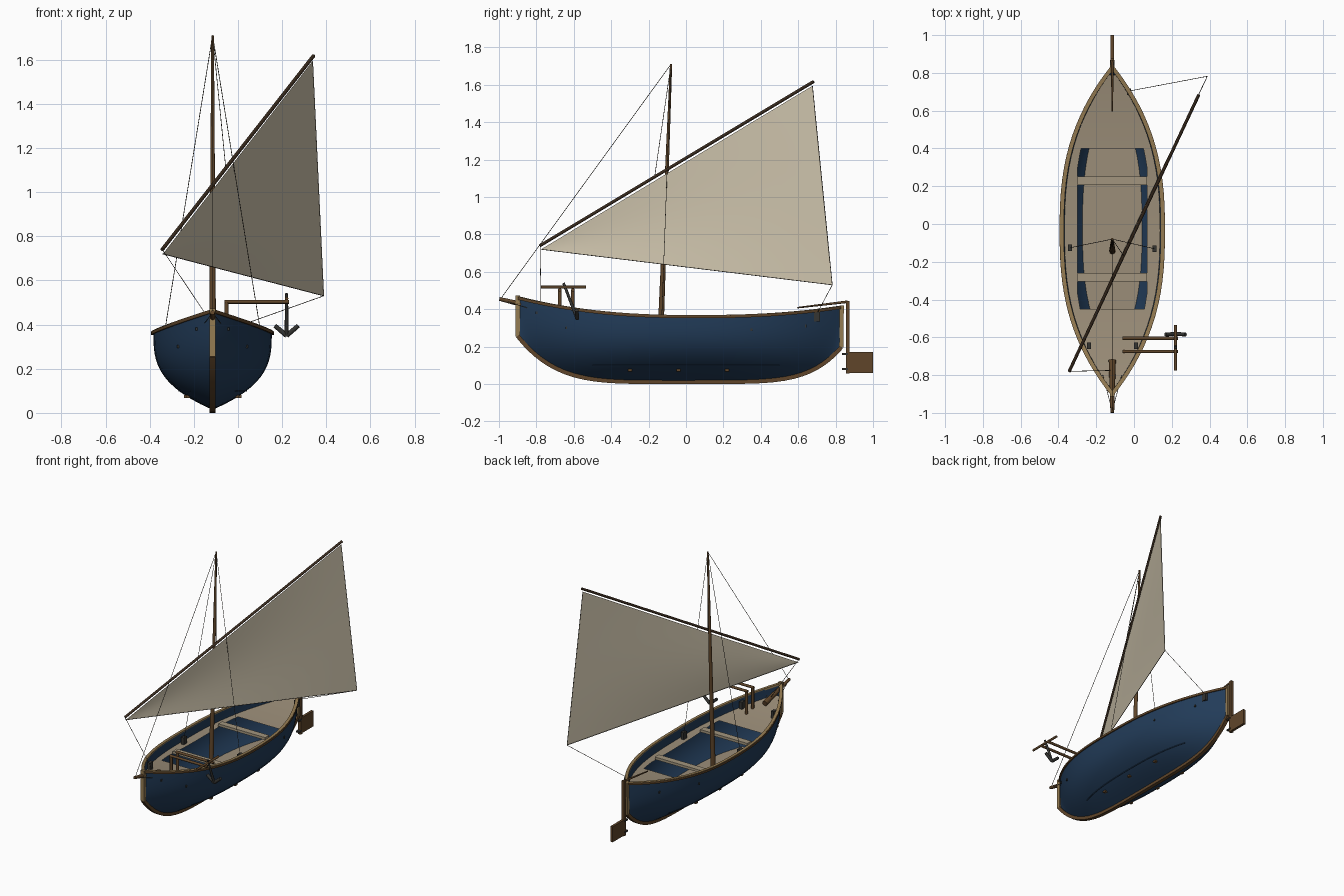
import bpy, bmesh, math
from mathutils import Vector

if "Cube" in bpy.data.objects:
    bpy.data.objects.remove(bpy.data.objects["Cube"])

CX = -0.115          # hull centre line
Z = Vector((0, 0, 1))


def mat(name, rgb):
    m = bpy.data.materials.new(name)
    m.diffuse_color = (*rgb, 1)
    m.use_nodes = True
    m.node_tree.nodes["Principled BSDF"].inputs["Base Color"].default_value = m.diffuse_color
    return m


BLUE = mat("blue paint", (0.016, 0.045, 0.100))
DECK = mat("deck planks", (0.33, 0.27, 0.19))
SEAT = mat("seat wood", (0.36, 0.30, 0.21))
TRIM = mat("light trim", (0.30, 0.20, 0.085))
WOOD = mat("brown wood", (0.115, 0.060, 0.023))
DARK = mat("dark spar", (0.045, 0.026, 0.014))
CLOTH = mat("sail cloth", (0.64, 0.57, 0.43))
IRON = mat("dark iron", (0.035, 0.035, 0.032))
ROPE = mat("rope", (0.06, 0.052, 0.04))


def finish(name, bm, material, smooth=True):
    me = bpy.data.meshes.new(name)
    bmesh.ops.recalc_face_normals(bm, faces=bm.faces)
    bm.to_mesh(me)
    bm.free()
    me.materials.append(material)
    if smooth:
        me.polygons.foreach_set("use_smooth", [True] * len(me.polygons))
        me.set_sharp_from_angle(angle=math.radians(35))
    ob = bpy.data.objects.new(name, me)
    bpy.context.collection.objects.link(ob)
    return ob


def rod(name, a, b, r1, r2, material, sides=12):
    a, b = Vector(a), Vector(b)
    bm = bmesh.new()
    bmesh.ops.create_cone(bm, cap_ends=True, segments=sides, radius1=r1, radius2=r2, depth=(b - a).length)
    q = Z.rotation_difference((b - a).normalized())
    for v in bm.verts:
        v.co = q @ v.co + (a + b) / 2
    return finish(name, bm, material)


def box(name, c, size, material):
    bm = bmesh.new()
    bmesh.ops.create_cube(bm, size=1)
    for v in bm.verts:
        v.co = Vector([v.co[i] * size[i] + c[i] for i in range(3)])
    return finish(name, bm, material, False)


def strip(name, path, w, h, material, side=None):
    """Rectangular section swept along a path."""
    bm, rings = bmesh.new(), []
    for i, p in enumerate(path):
        t = (path[min(i + 1, len(path) - 1)] - path[max(i - 1, 0)]).normalized()
        s = side or t.cross(Z).normalized()
        u = s.cross(t)
        rings.append([bm.verts.new(p + s * a * w / 2 + u * b * h / 2)
                      for a, b in ((-1, -1), (1, -1), (1, 1), (-1, 1))])
    for r, q in zip(rings, rings[1:]):
        for k in range(4):
            bm.faces.new((r[k], r[(k + 1) % 4], q[(k + 1) % 4], q[k]))
    bm.faces.new(rings[0])
    bm.faces.new(rings[-1])
    return finish(name, bm, material)


def grid(name, rows, material, skip=lambda i, j: False):
    bm = bmesh.new()
    vs = [[bm.verts.new(p) for p in row] for row in rows]
    for i in range(len(vs) - 1):
        for j in range(len(vs[0]) - 1):
            if not skip(i, j):
                bm.faces.new((vs[i][j], vs[i + 1][j], vs[i + 1][j + 1], vs[i][j + 1]))
    bmesh.ops.remove_doubles(bm, verts=bm.verts, dist=1e-5)
    return finish(name, bm, material)


# Hull lines: plan half width, sheer height, keel height
def unit(y):
    return max(-1, min(1, (y + 0.035) / 0.865))


def half(y):
    return 0.268 * (1 - abs(unit(y)) ** 2.55)


def sheer(y):
    return 0.362 + (0.1 * ((0.05 - y) / 0.95) ** 2.4 if y < 0.05 else 0.05 * ((y - 0.05) / 0.78) ** 2.4)


def keel(y):
    u = unit(y)
    return 0.014 + (0.246 * (-u) ** 4.5 if u < 0 else 0.186 * u ** 5.5)


def half_at(y, z, inset=0):
    d = max(0, min(1, (sheer(y) - z) / (sheer(y) - keel(y))))
    return max(0, half(y) * (1 - d ** 3) - inset)


N, M, T = 40, 14, 0.014
ys = [-0.035 + 0.865 * math.sin(math.pi * (i / N - 0.5)) for i in range(N + 1)]

# Hull shell, and the inner planking set in by the hull thickness
for name, inset, span in (("hull", 0, ys), ("inner_hull", T, ys[2:-2])):
    rows = []
    for y in span:
        row = []
        for j in range(-M, M + 1):
            z = sheer(y) - (sheer(y) - keel(y)) * (1 - abs(j) / M)
            row.append((CX + math.copysign(half_at(y, z, inset), j), y, z))
        rows.append(row)
    grid(name, rows, BLUE)

# Deck with a rectangular well, and the floor inside it
dy = sorted([y for y in ys if -0.86 < y < 0.80] + [-0.45, 0.40])
rows = []
for y in dy:
    z = sheer(y) - 0.06
    w = half_at(y, z, T)
    e = min(0.185, w * 0.8)
    rows.append([(CX + x, y, z) for x in (-w, -e, e, w)])
grid("deck", rows, DECK, lambda i, j: j == 1 and -0.451 < dy[i] < 0.399)
fy = [-0.58 + 0.06 * i for i in range(20)]
grid("floor", [[(CX + s * half_at(y, 0.115, T), y, 0.115) for s in (-1, 1)] for y in fy], DECK)

# Seats
for y in (0.228, -0.282):
    box("seat", (CX, y, 0.320), (0.37, 0.045, 0.018), SEAT)

# Gunwales and rub rails on both sides
for s in (-1, 1):
    strip("gunwale", [Vector((CX + s * max(0, half(y) - 0.002), y, sheer(y))) for y in ys], 0.02, 0.014, TRIM)
    strip("rub_rail", [Vector((CX + s * (half(y) + 0.007), y, sheer(y) - 0.003)) for y in ys], 0.008, 0.014, WOOD)
    # Bilge runner with small chocks, and hull studs
    by = [-0.5 + 0.05 * i for i in range(21)]
    strip("bilge_runner", [Vector((CX + s * half_at(y, 0.1), y, 0.1)) for y in by], 0.004, 0.004, BLUE)
    for y in (-0.3, -0.04, 0.22):
        box("bilge_chock", (CX + s * (half_at(y, 0.076) + 0.002), y, 0.074), (0.018, 0.022, 0.012), WOOD)
    for y, z in ((-0.8, 0.38), (-0.64, 0.30), (0.35, 0.29), (0.64, 0.31)):
        box("hull_stud", (CX + s * half_at(y, z), y, z), (0.012, 0.01, 0.014), IRON)

# Keel, stem and stern posts
X = Vector((1, 0, 0))
strip("keel", [Vector((CX, y, keel(y) - 0.003)) for y in ys], 0.026, 0.022, WOOD, X)
strip("stem_post", [Vector((CX, -0.9, 0.255)), Vector((CX, -0.9, 0.472))], 0.026, 0.024, TRIM, X)
strip("stern_post", [Vector((CX, 0.83, 0.195)), Vector((CX, 0.833, 0.42))], 0.026, 0.022, TRIM, X)

# Rudder and tiller
box("rudder_stock", (CX, 0.865, 0.25), (0.02, 0.02, 0.39), WOOD)
box("rudder_blade", (CX, 0.934, 0.115), (0.018, 0.132, 0.11), WOOD)
rod("tiller", (CX, 0.865, 0.44), (CX, 0.595, 0.408), 0.007, 0.004, WOOD)
for z in (0.08, 0.16):
    box("rudder_hinge", (CX, 0.85, z), (0.026, 0.034, 0.01), IRON)

# Spars
head = (CX, -0.08, 1.71)
rod("mast", (CX, -0.142, 0.115), head, 0.017, 0.006, WOOD, 16)
ya, yb = Vector((-0.343, -0.78, 0.740)), Vector((0.342, 0.682, 1.617))
rod("yard", ya, yb, 0.0085, 0.0085, DARK)
rod("bowsprit", (CX, -0.72, 0.388), (CX, -0.998, 0.455), 0.019, 0.010, WOOD)

# Triangular sail with a slight belly, edged with rope on the free sides
A, B, C = Vector((-0.34, -0.775, 0.720)), Vector((0.338, 0.676, 1.594)), Vector((0.388, 0.782, 0.53))
n = (B - A).cross(C - A).normalized()
S = 12
rows = []
for i in range(S + 1):
    s = i / S
    rows.append([A + s * ((B - A) * (1 - j / S) + (C - A) * (j / S))
                 + n * 0.012 * math.sin(math.pi * s) * math.sin(math.pi * j / S) for j in range(S + 1)])
grid("sail", rows, CLOTH)
for a, b in ((B, C), (C, A)):
    rod("sail_edge_rope", a, b, 0.0018, 0.0018, ROPE, 6)

# Rigging lines
lines = [("forestay", head, (CX, -0.99, 0.457)),
         ("shroud", head, (-0.335, -0.125, 0.35)),
         ("shroud", head, (0.105, -0.13, 0.35)),
         ("halyard", head, (-0.055, -0.168, 1.105)),
         ("sheet", C, (-0.02, 0.705, 0.385)),
         ("tack_line", ya, (CX, -0.775, 0.40)),
         ("bowsprit_stay", (CX, -0.99, 0.453), (CX - 0.05, -0.8, 0.39)),
         ("bowsprit_stay", (CX, -0.99, 0.453), (CX + 0.05, -0.8, 0.39))]
for name, a, b in lines:
    rod(name, a, b, 0.0016, 0.0016, ROPE, 6)

# Rope blocks along the inside of the rail
for x, y in ((-0.338, -0.125), (0.108, -0.13), (-0.238, -0.645), (0.01, -0.645), (-0.026, 0.7)):
    box("rope_block", (x, y, sheer(y) - 0.035), (0.022, 0.034, 0.05), IRON)

# Anchor davits with a cross bar
for y in (-0.605, -0.675):
    rod("davit_post", (-0.052, y, 0.33), (-0.052, y, 0.505), 0.010, 0.010, WOOD)
    rod("davit_arm", (-0.062, y, 0.503), (0.232, y, 0.503), 0.009, 0.009, WOOD)
rod("davit_bar", (0.22, -0.775, 0.518), (0.22, -0.535, 0.518), 0.008, 0.008, WOOD)

# Anchor
crown = (0.22, -0.582, 0.35)
rod("anchor_shank", (0.22, -0.655, 0.54), crown, 0.007, 0.009, IRON)
for s in (-1, 1):
    rod("anchor_arm", crown, (0.22 + s * 0.053, -0.585, 0.395), 0.011, 0.010, IRON)
